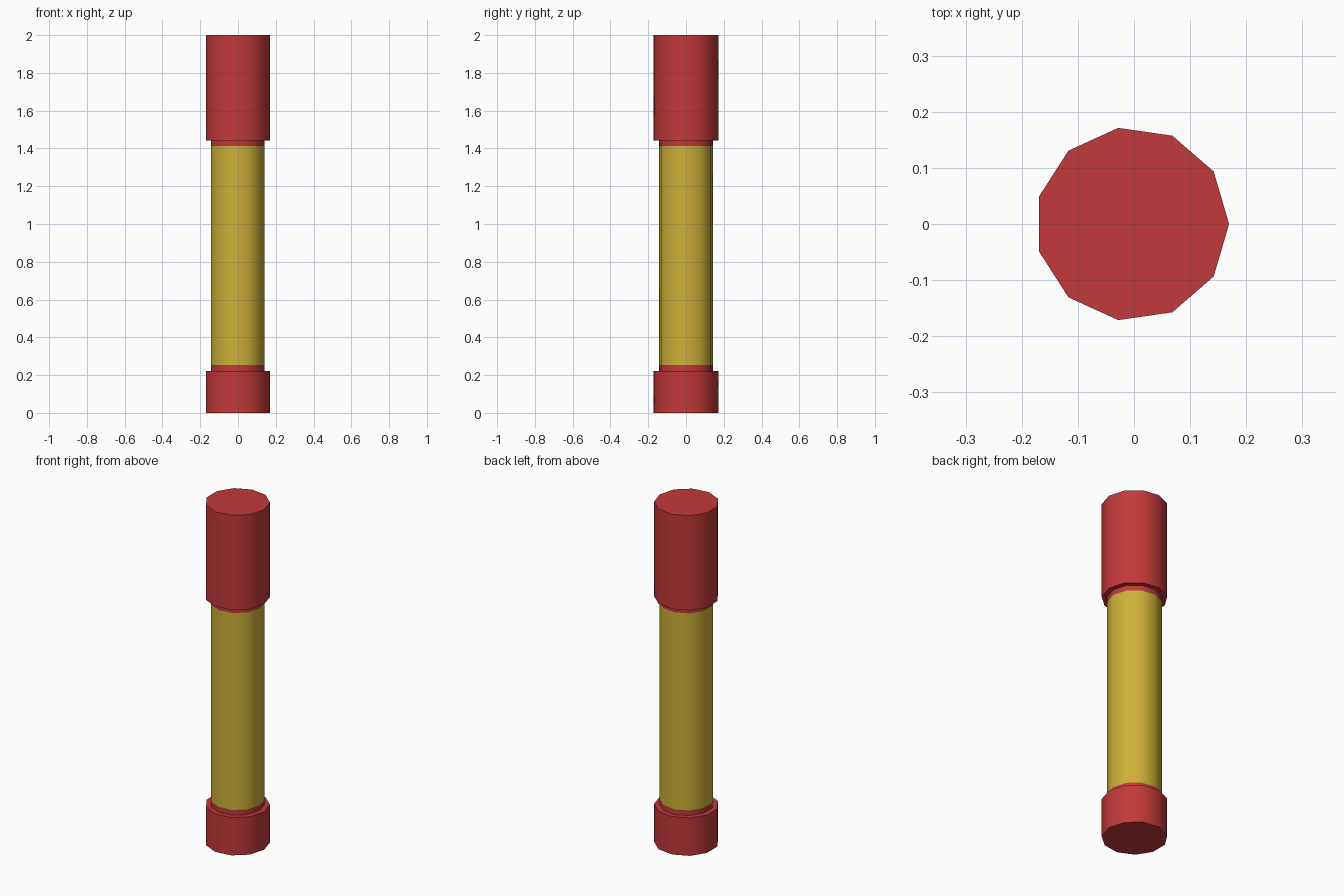
import bpy, math

if "Cube" in bpy.data.objects:
    bpy.data.objects.remove(bpy.data.objects["Cube"])

SIDES = 11
CX = -0.0035          # odd-sided section: shift so the bounds are centred
R_CAP, R_TUBE = 0.173, 0.1445


def material(name, rgb):
    m = bpy.data.materials.new(name)
    m.diffuse_color = (*rgb, 1)
    m.use_nodes = True
    m.node_tree.nodes["Principled BSDF"].inputs["Base Color"].default_value = m.diffuse_color
    return m


red = material("red", (0.54, 0.04, 0.042))
yellow = material("yellow", (0.61, 0.44, 0.04))


def lathe(name, profile, mat, cap_bottom=False, cap_top=False):
    """Revolve (radius, z) points, listed bottom to top, around the z axis."""
    verts, faces = [], []
    for r, z in profile:
        for i in range(SIDES):
            a = 2 * math.pi * i / SIDES
            verts.append((CX + r * math.cos(a), r * math.sin(a), z))
    for k in range(len(profile) - 1):
        for i in range(SIDES):
            j = (i + 1) % SIDES
            a, b = k * SIDES, (k + 1) * SIDES
            faces.append((a + i, a + j, b + j, b + i))
    if cap_bottom:
        faces.append(tuple(reversed(range(SIDES))))
    if cap_top:
        n = (len(profile) - 1) * SIDES
        faces.append(tuple(range(n, n + SIDES)))
    me = bpy.data.meshes.new(name)
    me.from_pydata(verts, [], faces)
    me.materials.append(mat)
    ob = bpy.data.objects.new(name, me)
    bpy.context.collection.objects.link(ob)
    bpy.ops.object.select_all(action='DESELECT')
    ob.select_set(True)
    bpy.context.view_layer.objects.active = ob
    bpy.ops.object.shade_smooth_by_angle(angle=math.radians(40))


# bottom cap with its narrow collar
lathe("bottom_cap", [(R_CAP, 0), (R_CAP, 0.223), (R_TUBE, 0.223), (R_TUBE, 0.254)],
      red, cap_bottom=True)
# yellow tube
lathe("tube", [(R_TUBE, 0.254), (R_TUBE, 1.412)], yellow)
# top cap with its narrow collar
lathe("top_cap", [(R_TUBE, 1.412), (R_TUBE, 1.443), (R_CAP, 1.443), (R_CAP, 2.0)],
      red, cap_top=True)
